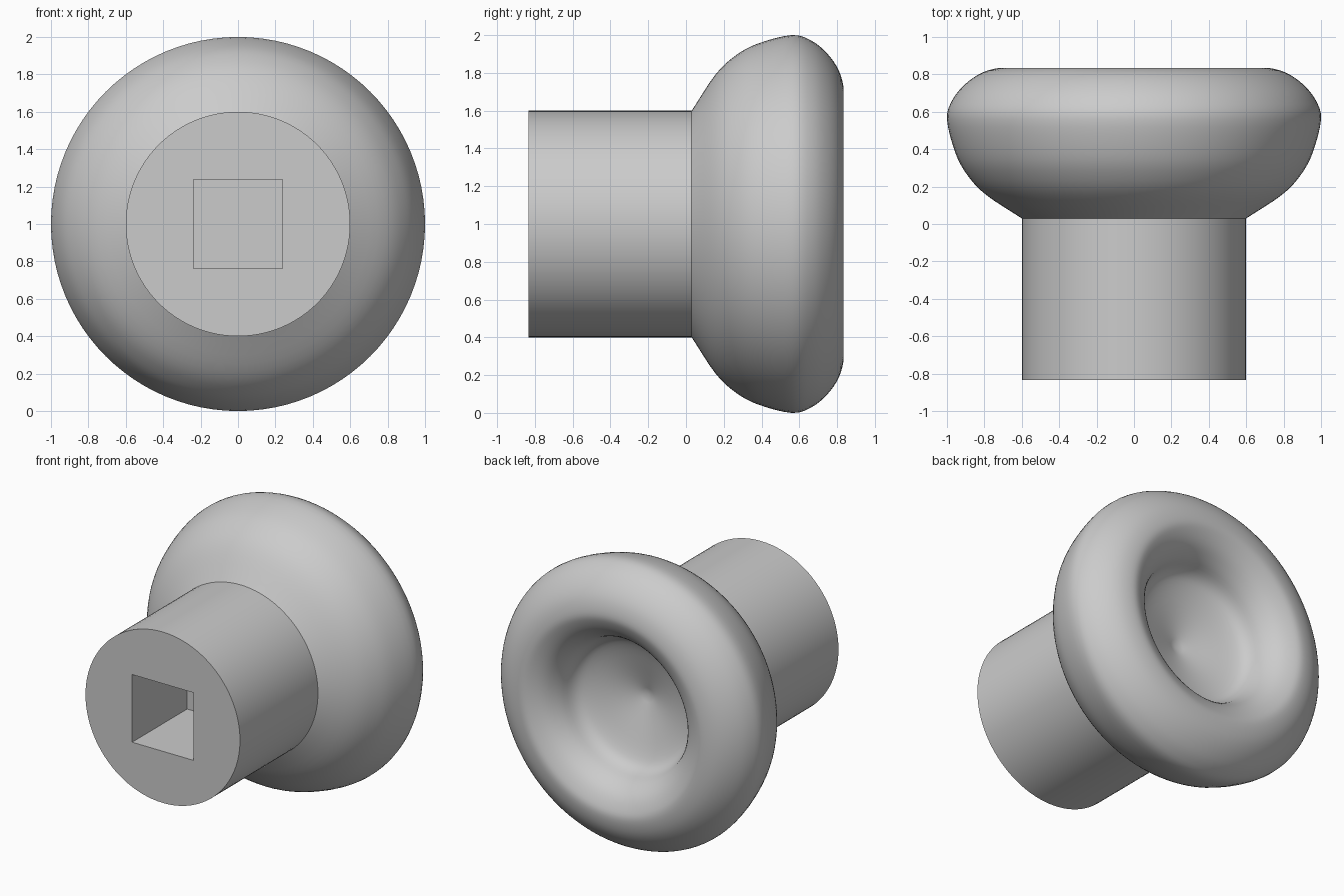
import bpy
import bmesh
import math
from mathutils import Vector, Matrix

cube = bpy.data.objects.get("Cube")
if cube:
    bpy.data.objects.remove(cube, do_unlink=True)

GREY = (0.6, 0.6, 0.6, 1)
CENTRE = Vector((0, 0, 1))
SEGMENTS = 96
FRONT, SHOULDER = -0.835, 0.03

grey = bpy.data.materials.new("plain grey")
grey.use_nodes = True
grey.diffuse_color = GREY
grey.node_tree.nodes["Principled BSDF"].inputs["Base Color"].default_value = GREY


def make_object(name, bm):
    bmesh.ops.recalc_face_normals(bm, faces=bm.faces)
    mesh = bpy.data.meshes.new(name)
    bm.to_mesh(mesh)
    bm.free()
    mesh.materials.append(grey)
    obj = bpy.data.objects.new(name, mesh)
    bpy.context.collection.objects.link(obj)
    return obj


def smooth_curve(points, steps=4):
    """Catmull-Rom curve through the profile points."""
    pts = [Vector(p) for p in points]
    pts = [2 * pts[0] - pts[1]] + pts + [2 * pts[-1] - pts[-2]]
    curve = []
    for a, b, c, d in zip(pts, pts[1:], pts[2:], pts[3:]):
        for i in range(steps):
            t = i / steps
            curve.append(b + 0.5 * t * (c - a + t * (2 * a - 5 * b + 4 * c - d
                                                     + t * (3 * (b - c) + d - a))))
    return curve + [pts[-2]]


def lathe(name, profile):
    """Spin a (radius, y) profile about the knob's axis."""
    bm = bmesh.new()
    verts = [bm.verts.new(CENTRE + Vector((r, y, 0))) for r, y in profile]
    edges = [bm.edges.new(pair) for pair in zip(verts, verts[1:])]
    bmesh.ops.spin(bm, geom=verts + edges, cent=CENTRE, axis=(0, 1, 0),
                   angle=math.tau, steps=SEGMENTS, use_merge=True)
    bmesh.ops.remove_doubles(bm, verts=bm.verts, dist=0.0001)
    return make_object(name, bm)


def shade(obj):
    bpy.ops.object.select_all(action="DESELECT")
    obj.select_set(True)
    bpy.context.view_layer.objects.active = obj
    bpy.ops.object.shade_smooth_by_angle(angle=math.radians(35))


# Rounded grip: conical dish, rolled rim, flared underside
grip = lathe("knob_grip", smooth_curve([
    (0, 0.41), (0.2, 0.47), (0.38, 0.53), (0.455, 0.585), (0.5, 0.69),
    (0.56, 0.77), (0.64, 0.82), (0.71, 0.835), (0.81, 0.81), (0.9, 0.75),
    (0.97, 0.665), (1, 0.56), (0.955, 0.38), (0.89, 0.26), (0.79, 0.155),
    (0.6, SHOULDER)]))
shade(grip)

# Round stem
stem = lathe("knob_stem", [(0, FRONT), (0.6, FRONT), (0.6, SHOULDER), (0, SHOULDER)])

# Square spindle socket, cut into the stem
bm = bmesh.new()
bmesh.ops.create_cube(bm, size=1, matrix=Matrix.Translation((0, FRONT + 0.205, 1))
                      @ Matrix.Diagonal((0.475, 0.81, 0.475, 1)))
cutter = make_object("socket_cutter", bm)
cutter.hide_render = True
cutter.display_type = "WIRE"

socket = stem.modifiers.new("socket", "BOOLEAN")
socket.operation = "DIFFERENCE"
socket.solver = "EXACT"
socket.object = cutter
shade(stem)
bpy.ops.object.modifier_apply(modifier="socket")
bpy.data.objects.remove(cutter, do_unlink=True)
shade(stem)
